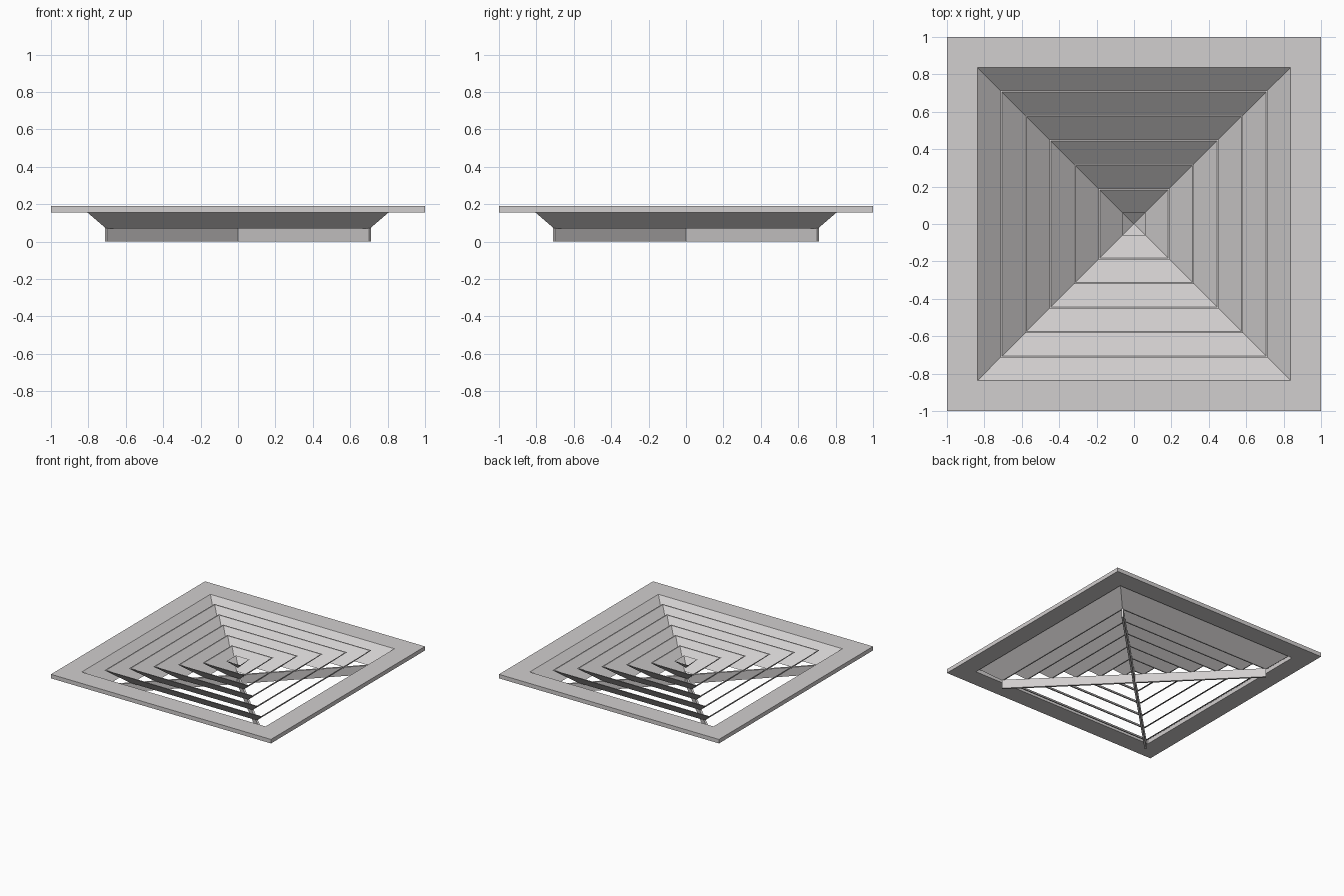
import bpy, bmesh, math

if "Cube" in bpy.data.objects:
    bpy.data.objects.remove(bpy.data.objects["Cube"])

metal = bpy.data.materials.new("light_grey_metal")
metal.diffuse_color = (0.64, 0.62, 0.62, 1)
metal.use_nodes = True
metal.node_tree.nodes["Principled BSDF"].inputs["Base Color"].default_value = metal.diffuse_color


def square_sweep(name, profile):
    """Sweep a closed (half-width, z) profile around a square with mitred corners."""
    bm = bmesh.new()
    rings = [[bm.verts.new((sx * r, sy * r, z)) for r, z in profile]
             for sx, sy in ((-1, -1), (1, -1), (1, 1), (-1, 1))]
    n = len(profile)
    for i in range(4):
        a, b = rings[i], rings[(i + 1) % 4]
        for j in range(n):
            k = (j + 1) % n
            bm.faces.new((a[j], b[j], b[k], a[k]))
    bmesh.ops.remove_doubles(bm, verts=bm.verts, dist=1e-5)
    bmesh.ops.dissolve_degenerate(bm, edges=bm.edges, dist=1e-5)
    bmesh.ops.recalc_face_normals(bm, faces=bm.faces)
    me = bpy.data.meshes.new(name)
    bm.to_mesh(me)
    bm.free()
    me.materials.append(metal)
    ob = bpy.data.objects.new(name, me)
    bpy.context.collection.objects.link(ob)
    return ob


# flat outer flange
TOP, LOW = 0.19, 0.07
square_sweep("flange", [(0.845, 0.157), (1, 0.157), (1, TOP), (0.845, TOP)])

# six nested sloping louvres
T = 0.009
for i in range(6):
    r = 0.845 - 0.131 * i
    square_sweep(f"louvre_{i + 1}", [(r - T, TOP), (r, TOP),
                                     (r - 0.14, LOW), (r - 0.14 - T, LOW)])

# small inverted pyramid in the middle
square_sweep("centre_cone", [(0.062, TOP), (0, TOP - 0.053), (0, TOP - 0.062)])

# diagonal support bars
for name, a in (("bar_a", 45), ("bar_b", -45)):
    bpy.ops.mesh.primitive_cube_add(size=1, location=(0, 0, 0.036),
                                    rotation=(0, 0, math.radians(a)))
    ob = bpy.context.object
    ob.name = name
    ob.scale = (1.995, 0.015, 0.072)
    ob.data.materials.append(metal)
